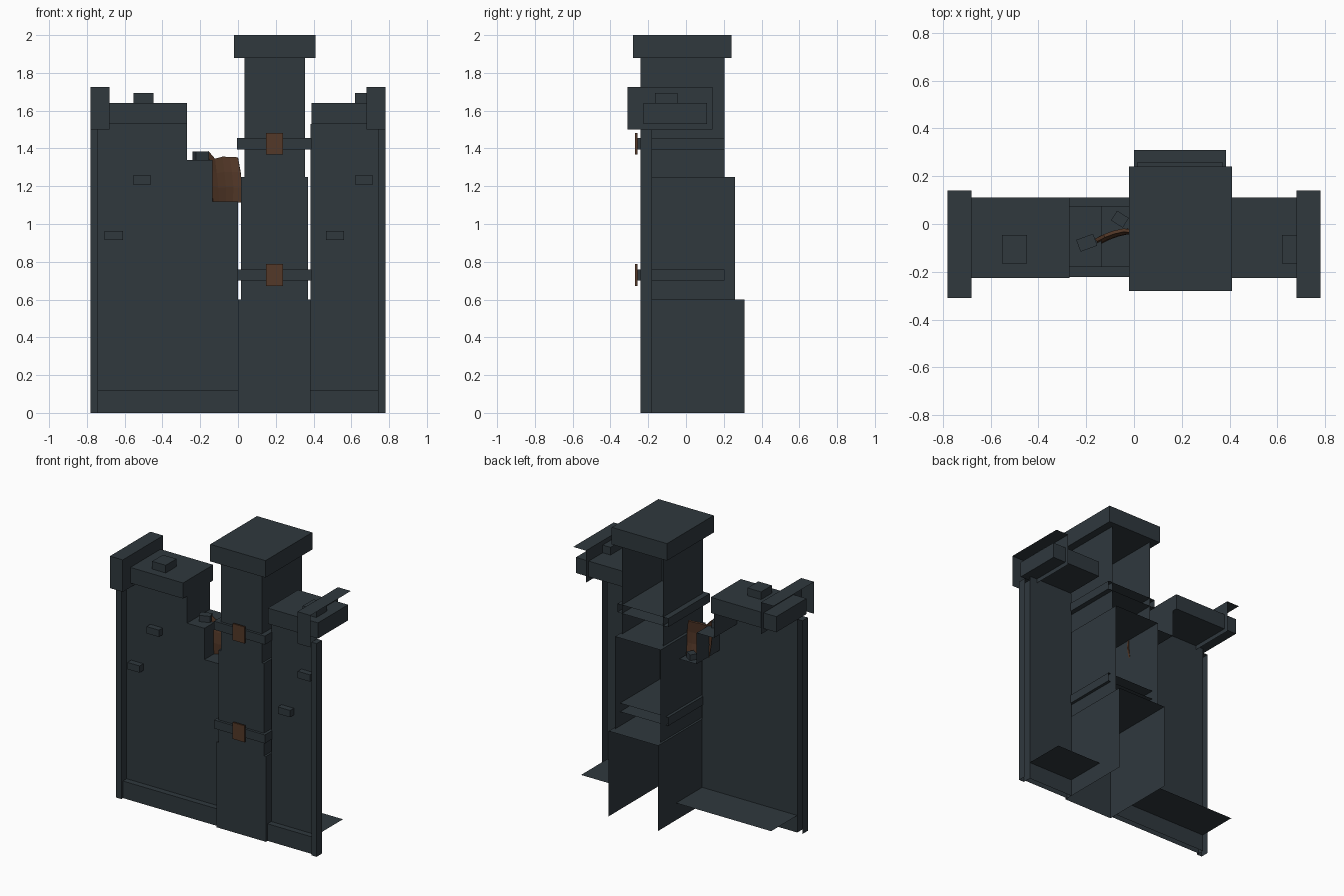
import bpy, bmesh, math
from mathutils import Matrix, Vector

if "Cube" in bpy.data.objects:
    bpy.data.objects.remove(bpy.data.objects["Cube"])


def material(name, rgb):
    m = bpy.data.materials.new(name)
    m.diffuse_color = (*rgb, 1)
    m.use_nodes = True
    m.node_tree.nodes["Principled BSDF"].inputs["Base Color"].default_value = m.diffuse_color
    return m


STONE = material("slate_stone", (0.029, 0.040, 0.048))
BROWN = material("rust_brown", (0.088, 0.040, 0.021))
NORMALS = {"-x": (-1, 0, 0), "+x": (1, 0, 0), "-y": (0, -1, 0),
           "+y": (0, 1, 0), "-z": (0, 0, -1), "+z": (0, 0, 1)}


def finish(name, bm, mat):
    me = bpy.data.meshes.new(name)
    bm.to_mesh(me)
    bm.free()
    me.materials.append(mat)
    ob = bpy.data.objects.new(name, me)
    bpy.context.collection.objects.link(ob)
    return ob


def box(name, x, y, z, skip="", mat=STONE, turn=0):
    """Box from ranges; skip lists the open sides, turn rotates about z."""
    bm = bmesh.new()
    bmesh.ops.create_cube(bm, size=1)
    bm.normal_update()
    gone = [f for f in bm.faces
            if any(f.normal.dot(Vector(NORMALS[s])) > 0.9 for s in skip.split())]
    bmesh.ops.delete(bm, geom=gone, context="FACES")
    size = [r[1] - r[0] for r in (x, y, z)]
    mid = Vector([(r[0] + r[1]) / 2 for r in (x, y, z)])
    bm.transform(Matrix.Translation(mid) @ Matrix.Rotation(math.radians(turn), 4, "Z")
                 @ Matrix.Diagonal((*size, 1)))
    return finish(name, bm, mat)


def sheet(name, pts):
    """Flat polygon standing in the front wall plane."""
    bm = bmesh.new()
    bm.faces.new([bm.verts.new((px, -0.18, pz)) for px, pz in pts])
    return finish(name, bm, STONE)


# Wall fronts: the left one steps down towards the tower
sheet("left_wall_front", [(-0.74, 0), (0, 0), (0, 1.12), (-0.135, 1.12), (-0.135, 1.34),
                          (-0.27, 1.34), (-0.27, 1.53), (-0.74, 1.53)])
sheet("right_wall_front", [(0.385, 0), (0.74, 0), (0.74, 1.53), (0.385, 1.53)])

# Broken steps of the left wall
bm = bmesh.new()
steps = [(-0.27, 1.53), (-0.27, 1.34), (-0.135, 1.34), (-0.135, 1.12), (0, 1.12)]
rows = [[bm.verts.new((x, y, z)) for y in (-0.18, 0.075)] for x, z in steps]
for a, b in zip(rows, rows[1:]):
    bm.faces.new([a[0], b[0], b[1], a[1]])
finish("left_wall_broken_steps", bm, STONE)

# Plinths and wall caps
for side, plinth_x, cap_x in (("left", (-0.74, 0), (-0.78, -0.27)),
                              ("right", (0.385, 0.74), (0.39, 0.78))):
    box(side + "_plinth", plinth_x, (-0.222, 0.11), (0, 0.12), "-x +x +y -z")
    box(side + "_wall_cap", cap_x, (-0.225, 0.11), (1.53, 1.64))

# End pillars with open-ended caps
for side, s in (("left", -1), ("right", 1)):
    outer = "-x" if s < 0 else "+x"
    box(side + "_pillar", sorted((s * 0.74, s * 0.78)), (-0.24, -0.18), (0, 1.5), "+y -z")
    box(side + "_end_cap", sorted((s * 0.68, s * 0.78)), (-0.31, 0.14), (1.5, 1.725),
        outer + " +y -z")

# Tower: three sections narrowing upward, open at the back
box("tower_base", (0, 0.385), (-0.24, 0.31), (0, 0.6), "+y -z")
box("tower_middle", (0.015, 0.37), (-0.24, 0.26), (0.6, 1.25), "+y -z")
box("tower_upper", (0.035, 0.355), (-0.24, 0.205), (1.25, 1.88), "+y -z +z")
box("tower_cap", (-0.02, 0.41), (-0.28, 0.24), (1.88, 2.0))

# Straps with brown plates
for name, z in (("lower", 0.73), ("upper", 1.425)):
    box(name + "_strap", (-0.005, 0.39), (-0.258, 0.205), (z - 0.03, z + 0.03), "+y")
    box(name + "_strap_plate", (0.148, 0.238), (-0.27, -0.258), (z - 0.058, z + 0.058), mat=BROWN)

# Raised bricks on the wall fronts
for i, (x, z) in enumerate([(-0.508, 1.232), (-0.658, 0.94), (0.668, 1.232), (0.513, 0.94)]):
    box(f"wall_brick_{i}", (x - 0.048, x + 0.048), (-0.222, -0.18), (z - 0.024, z + 0.024), "+y")

# Loose bricks on top
for side, x in (("left", -0.5), ("right", 0.672)):
    box(side + "_top_brick", (x - 0.053, x + 0.053), (-0.165, -0.045), (1.64, 1.694), "-z")
box("loose_step_brick", (-0.235, -0.16), (-0.105, -0.052), (1.34, 1.384), "-z", turn=20)
box("loose_notch_brick", (-0.088, -0.03), (-0.004, 0.044), (1.12, 1.16), "-z", turn=-32)

# Brown hide hanging in the notch: curved sheet, ragged on top
bm = bmesh.new()
curve = [(-0.16, -0.068, 1.385), (-0.125, -0.05, 1.345), (-0.085, -0.035, 1.355),
         (-0.045, -0.026, 1.355), (0.0, -0.03, 1.352)]
cols = []
for i, (x, y, top) in enumerate(curve):
    t = i / 4
    cols.append([bm.verts.new((x + dx * t + 0.025 * (1 - t) * k / 3, y - 0.01 * (k in (1, 2)),
                               1.115 + (top - 1.115) * (1 - k / 3)))
                 for k, dx in enumerate((0, 0.014, 0.022, 0.015))])
for a, b in zip(cols, cols[1:]):
    for k in range(3):
        bm.faces.new([a[k], a[k + 1], b[k + 1], b[k]])
hide = finish("hanging_hide", bm, BROWN)
mod = hide.modifiers.new("thickness", "SOLIDIFY")
mod.thickness = 0.014
mod.offset = 0
